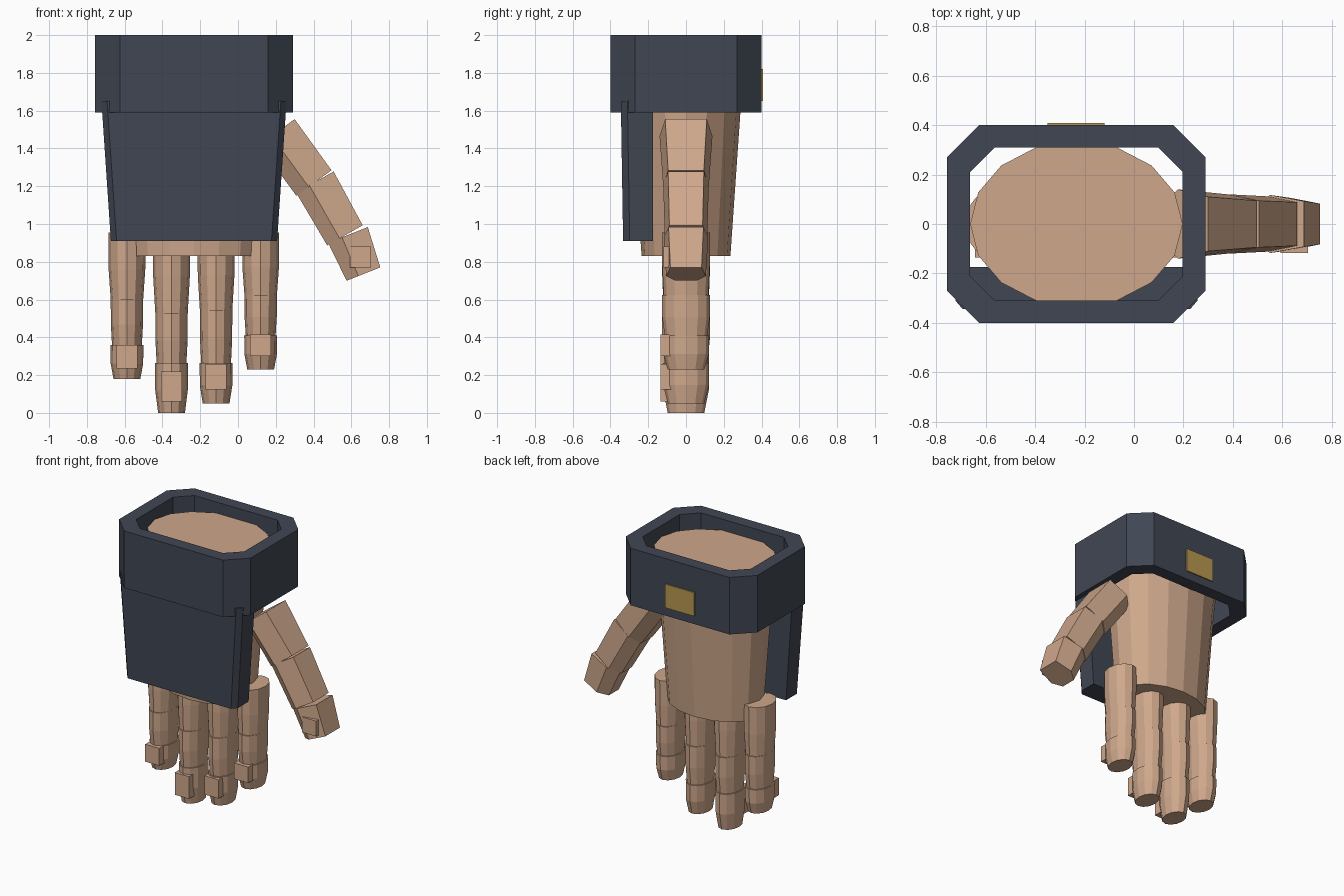
import bpy, bmesh, math
from mathutils import Vector

if "Cube" in bpy.data.objects:
    bpy.data.objects.remove(bpy.data.objects["Cube"])


def material(name, color):
    m = bpy.data.materials.new(name)
    m.diffuse_color = (*color, 1)
    m.use_nodes = True
    m.node_tree.nodes["Principled BSDF"].inputs["Base Color"].default_value = m.diffuse_color
    return m


SKIN = material("skin tan", (0.62, 0.39, 0.26))
ARMOR = material("dark slate", (0.052, 0.062, 0.086))
GOLD = material("dull gold", (0.48, 0.31, 0.08))
CX = -0.233  # centre of palm and cuff


def loft(name, loops, mat, closed=False):
    """Skin a list of equal-length point loops; cap the ends or close the tube."""
    bm = bmesh.new()
    rings = [[bm.verts.new(p) for p in loop] for loop in loops]
    n = len(rings[0])
    pairs = list(zip(rings, rings[1:]))
    if closed:
        pairs.append((rings[-1], rings[0]))
    else:
        bm.faces.new(rings[0])
        bm.faces.new(rings[-1])
    for a, b in pairs:
        for i in range(n):
            j = (i + 1) % n
            bm.faces.new((a[i], a[j], b[j], b[i]))
    bmesh.ops.recalc_face_normals(bm, faces=bm.faces)
    me = bpy.data.meshes.new(name)
    bm.to_mesh(me)
    bm.free()
    me.materials.append(mat)
    ob = bpy.data.objects.new(name, me)
    bpy.context.collection.objects.link(ob)
    return ob


def box(name, x0, x1, y0, y1, z0, z1, mat):
    return loft(name, [[(x0, y0, z), (x1, y0, z), (x1, y1, z), (x0, y1, z)]
                       for z in (z0, z1)], mat)


def ellipse(cx, rx, ry, z, n):
    return [(cx + rx * math.cos(2 * math.pi * i / n),
             ry * math.sin(2 * math.pi * i / n), z) for i in range(n)]


def octagon(hx, hy, c, z):
    """Rectangle with chamfered corners."""
    q = [(hx, hy - c), (hx - c, hy), (c - hx, hy), (-hx, hy - c),
         (-hx, c - hy), (c - hx, -hy), (hx - c, -hy), (hx, c - hy)]
    return [(CX + x, y, z) for x, y in q]


# Cuff: open chamfered ring with a small plate on the back
outer, inner = (0.523, 0.40, 0.13), (0.43, 0.31, 0.10)
loft("cuff", [octagon(*outer, 1.59), octagon(*outer, 2.0),
              octagon(*inner, 2.0), octagon(*inner, 1.59)], ARMOR, closed=True)
box("cuff_badge", -0.35, -0.12, 0.39, 0.408, 1.65, 1.82, GOLD)

# Palm: tapered sixteen-sided body
loft("palm", [ellipse(CX, rx, ry, z, 16) for rx, ry, z in
              ((0.345, 0.235, 0.83), (0.40, 0.288, 1.59), (0.43, 0.335, 1.92))], SKIN)


# Hand guard: tapered slab with chamfered front corners
def guard_loop(h, front, z):
    q = [(h, -0.175), (h, front + 0.035), (h - 0.03, front),
         (0.03 - h, front), (-h, front + 0.035), (-h, -0.175)]
    return [(CX + x, y, z) for x, y in q]


loft("hand_guard", [guard_loop(0.44, -0.333, 0.91),
                    guard_loop(0.49, -0.345, 1.65)], ARMOR)

# Fingers: three tapered segments and a nail each
FINGERS = {  # name: centre x, two joints, tip, nail bottom, nail top
    "little": (-0.588, 0.60, 0.36, 0.18, 0.235, 0.36),
    "ring": (-0.352, 0.53, 0.265, 0.0, 0.06, 0.22),
    "middle": (-0.116, 0.545, 0.265, 0.05, 0.125, 0.26),
    "index": (0.12, 0.625, 0.41, 0.23, 0.30, 0.415),
}
for name, (x, j1, j2, tip, n0, n1) in FINGERS.items():
    parts = [("base", 0.955, j1, 0.098, 0.086, 0.127, 0.118),
             ("middle", j1, j2, 0.086, 0.079, 0.127, 0.113),
             ("tip", j2, tip, 0.087, 0.071, 0.122, 0.097)]
    for part, z0, z1, r0, r1, d0, d1 in parts:
        zm = z0 + (z1 - z0) * 0.55
        loft(f"{name}_finger_{part}",
             [ellipse(x, r0, d0, z0, 12), ellipse(x, r0 * 0.99, d0 * 0.99, zm, 12),
              ellipse(x, r1, d1, z1, 12)], SKIN)
    box(f"{name}_nail", x - 0.056, x + 0.056, -0.135, -0.07, n0, n1, SKIN)


# Thumb: three hexagonal segments leaning outwards
def thumb_loop(p, side, half, scale):
    q = [(0.11, 1), (0.14, -0.3), (0.075, -1), (-0.075, -1), (-0.14, -0.3), (-0.11, 1)]
    return [(p.x + side.x * u * half, y * scale, p.z + side.z * u * half) for y, u in q]


THUMB = [("base", (0.206, 1.487), (0.402, 1.217), 0.116, 0.115, 1.0, 0.86),
         ("middle", (0.407, 1.222), (0.566, 0.94), 0.114, 0.108, 0.86, 0.80),
         ("tip", (0.582, 0.942), (0.664, 0.735), 0.113, 0.096, 0.84, 0.75)]
for part, a, b, h0, h1, s0, s1 in THUMB:
    a, b = Vector((a[0], 0, a[1])), Vector((b[0], 0, b[1]))
    d = (b - a).normalized()
    side = Vector((-d.z, 0, d.x))
    loft(f"thumb_{part}", [thumb_loop(a, side, h0, s0), thumb_loop(b, side, h1, s1)], SKIN)
box("thumb_nail", 0.592, 0.705, -0.118, -0.07, 0.77, 0.88, SKIN)
